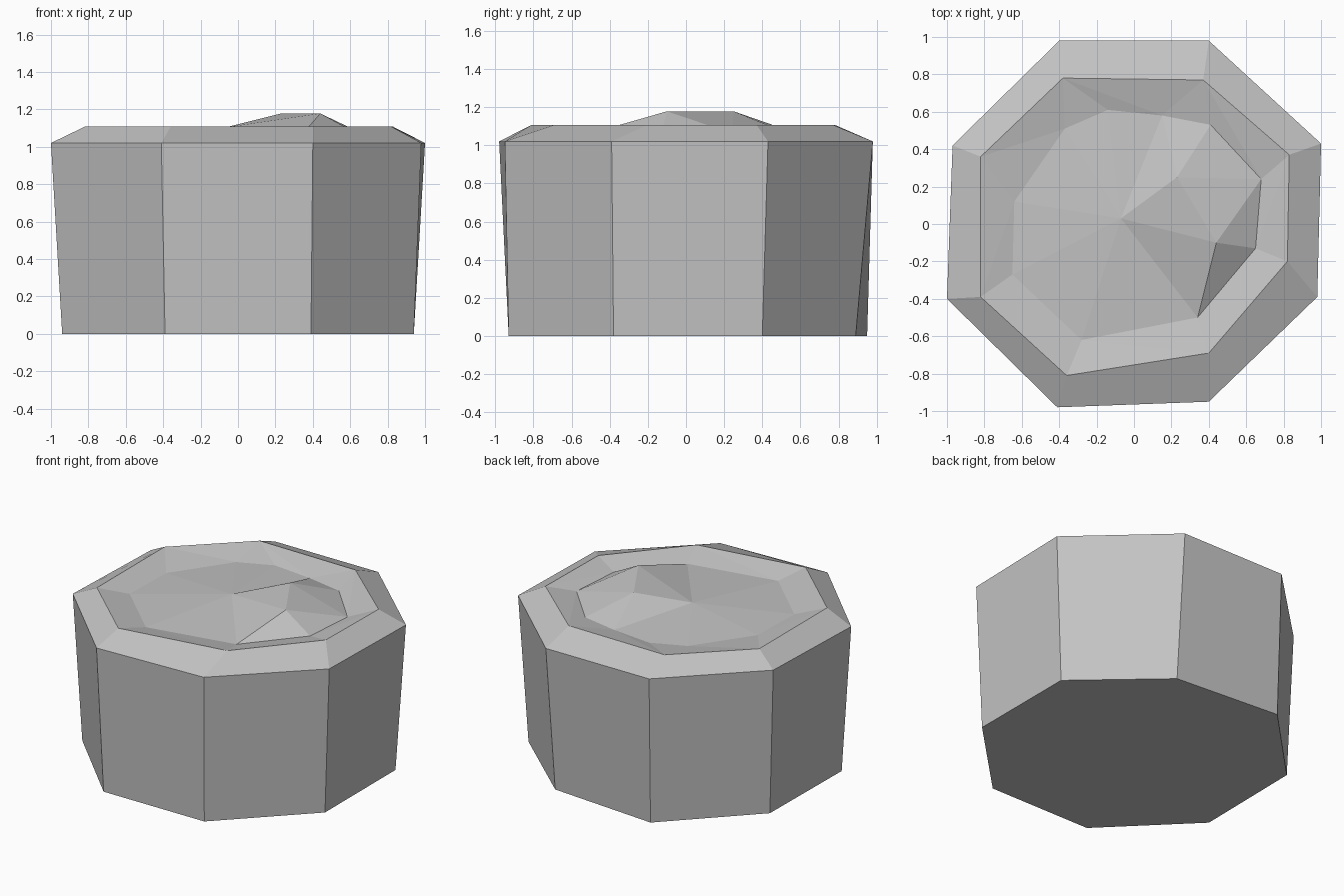
import bpy
import bmesh

default_cube = bpy.data.objects.get("Cube")
if default_cube:
    bpy.data.objects.remove(default_cube, do_unlink=True)

# One plain stone colour
stone = bpy.data.materials.new("stone_grey")
stone.use_nodes = True
colour = (0.55, 0.55, 0.55, 1)
stone.diffuse_color = colour
stone.node_tree.nodes["Principled BSDF"].inputs["Base Color"].default_value = colour

# Slightly uneven octagons, all starting back left and running clockwise
base_outline = [(-.39, .95), (.39, .89), (.94, .4), (.94, -.38),
                (.39, -.93), (-.39, -.93), (-.94, -.38), (-.93, .4)]
shoulder_outline = [(-.4, .98), (.4, .98), (1, .43), (.98, -.39),
                    (.4, -.95), (-.41, -.98), (-1, -.4), (-.97, .42)]
rim_outline = [(-.38, .78), (.37, .77), (.83, .37), (.82, -.2),
               (.4, -.69), (-.36, -.81), (-.82, -.39), (-.82, .36)]

# Shallow hollow inside the rim; the last value is the rim corner it joins
hollow_outline = [(-.37, .51, 0), (-.14, .61, 0), (.15, .58, 1), (.41, .53, 1),
                  (.68, .24, 2), (.65, -.13, 3), (.34, -.5, 4),
                  (-.28, -.62, 5), (-.65, -.27, 6), (-.64, .12, 7)]

bm = bmesh.new()


def ring(outline, height):
    """Place an outline's corners at one height."""
    return [bm.verts.new((point[0], point[1], height)) for point in outline]


def wall(lower, upper):
    """Join two rings with the same number of corners."""
    for i in range(len(lower)):
        j = (i + 1) % len(lower)
        bm.faces.new((lower[i], lower[j], upper[j], upper[i]))


# Flared sides and sloping shoulder
base = ring(base_outline, 0)
shoulder = ring(shoulder_outline, 1.02)
rim = ring(rim_outline, 1.107)
bm.faces.new(base)
wall(base, shoulder)
wall(shoulder, rim)

# Inner slope from the rim down to the hollow
hollow = ring(hollow_outline, 1.063)
joins = [point[2] for point in hollow_outline]
for i, low in enumerate(hollow):
    j = (i + 1) % len(hollow)
    start, end = rim[joins[i]], rim[joins[j]]
    if start != end:
        bm.faces.new((start, end, hollow[j]))
    bm.faces.new((start, hollow[j], low))

# Hollow floor and the raised lump on its right-hand side
centre = bm.verts.new((-.07, .03, 1.103))
back_peak = bm.verts.new((.23, .25, 1.178))
front_peak = bm.verts.new((.44, -.1, 1.178))
for i in (0, 1, 6, 7, 8, 9):
    bm.faces.new((centre, hollow[i], hollow[(i + 1) % len(hollow)]))
lump_back, lump_side, lump_corner, lump_front = hollow[3:7]
for corners in ((centre, hollow[2], back_peak),
                (hollow[2], lump_back, back_peak),
                (back_peak, lump_back, lump_side),
                (back_peak, lump_side, front_peak),
                (front_peak, lump_side, lump_corner),
                (front_peak, lump_corner, lump_front),
                (centre, front_peak, lump_front),
                (centre, back_peak, front_peak)):
    bm.faces.new(corners)

bmesh.ops.recalc_face_normals(bm, faces=bm.faces)
mesh = bpy.data.meshes.new("stone_block")
bm.to_mesh(mesh)
bm.free()
mesh.materials.append(stone)
block = bpy.data.objects.new("stone_block", mesh)
bpy.context.collection.objects.link(block)
